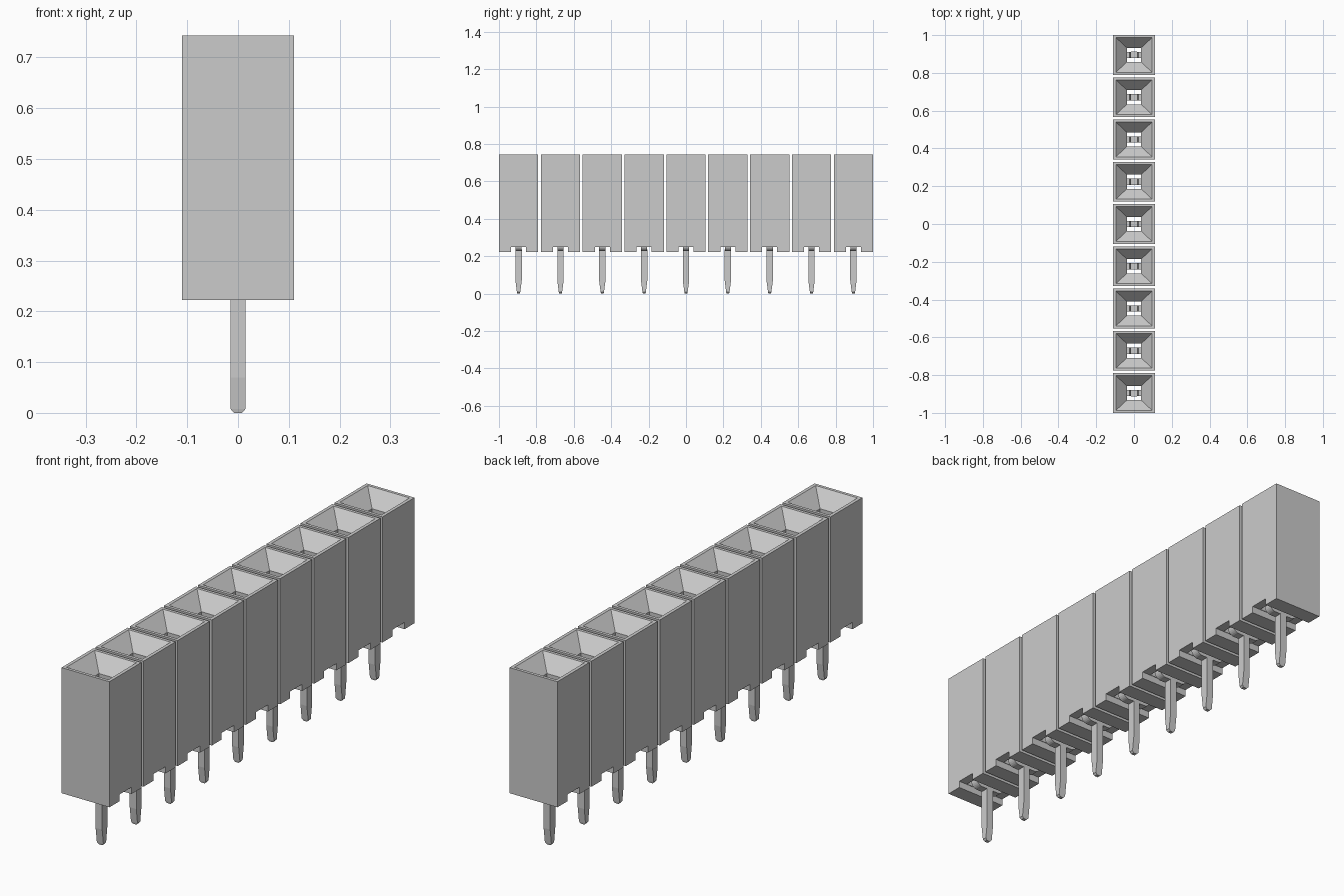
import bpy, bmesh, math
from mathutils import Vector

cube = bpy.data.objects.get("Cube")
if cube:
    bpy.data.objects.remove(cube, do_unlink=True)

COUNT = 9
WIDTH = 0.21                       # length of one block along the row
PITCH = (2 - WIDTH) / (COUNT - 1)
BOTTOM, TOP = 0.222, 0.743

grey = bpy.data.materials.new("light grey")
grey.use_nodes = True
grey.diffuse_color = (0.6, 0.6, 0.6, 1)
grey.node_tree.nodes["Principled BSDF"].inputs["Base Color"].default_value = (0.6, 0.6, 0.6, 1)


def finish(name, bm):
    bmesh.ops.recalc_face_normals(bm, faces=bm.faces)
    mesh = bpy.data.meshes.new(name)
    bm.to_mesh(mesh)
    bm.free()
    mesh.materials.append(grey)
    obj = bpy.data.objects.new(name, mesh)
    bpy.context.collection.objects.link(obj)
    obj.location.y = -1 + WIDTH / 2
    return obj


def loft(name, rings, closed=False):
    """Skin rectangular rings (half x, half y, z); closed joins last to first."""
    bm = bmesh.new()
    loops = [[bm.verts.new((sx * hx, sy * hy, z))
              for sx, sy in ((-1, -1), (1, -1), (1, 1), (-1, 1))]
             for hx, hy, z in rings]
    pairs = list(zip(loops, loops[1:]))
    if closed:
        pairs.append((loops[-1], loops[0]))
    else:
        bm.faces.new(loops[0])
        bm.faces.new(loops[-1])
    for a, b in pairs:
        for i in range(4):
            j = (i + 1) % 4
            bm.faces.new((a[i], a[j], b[j], b[i]))
    return finish(name, bm)


def strip(name, path, half_y, thick):
    """Bent sheet strip following a path in the xz plane."""
    bm = bmesh.new()
    pts = [Vector((x, 0, z)) for x, z in path]
    rows = []
    for i, p in enumerate(pts):
        t = (pts[min(i + 1, len(pts) - 1)] - pts[max(i - 1, 0)]).normalized()
        n = Vector((-t.z, 0, t.x)) * thick / 2
        rows.append([bm.verts.new(p + n * s + Vector((0, y * half_y, 0)))
                     for s, y in ((-1, -1), (1, -1), (1, 1), (-1, 1))])
    for a, b in zip(rows, rows[1:]):
        for i in range(4):
            j = (i + 1) % 4
            bm.faces.new((a[i], a[j], b[j], b[i]))
    bm.faces.new(rows[0])
    bm.faces.new(rows[-1])
    return finish(name, bm)


def repeat(obj):
    mod = obj.modifiers.new("row", 'ARRAY')
    mod.count = COUNT
    mod.use_relative_offset = False
    mod.use_constant_offset = True
    mod.constant_offset_displace = (0, PITCH, 0)


# Hollow blocks with a funnel mouth and a through shaft
half = WIDTH / 2
body = loft("socket_blocks", [
    (0.11, half, BOTTOM), (0.11, half, TOP), (0.096, 0.092, TOP),
    (0.038, 0.038, TOP - 0.06), (0.038, 0.038, TOP - 0.09),
    (0.072, 0.038, TOP - 0.09), (0.072, 0.038, BOTTOM)], closed=True)

# Notch across the underside of each block
notch = loft("notch_cutter", [(0.2, 0.04, BOTTOM - 0.05), (0.2, 0.04, 0.25)])
notch.hide_render = True
notch.hide_viewport = True
notch.display_type = 'WIRE'
cut = body.modifiers.new("notch", 'BOOLEAN')
cut.operation = 'DIFFERENCE'
cut.solver = 'EXACT'
cut.object = notch
repeat(body)

# Tapered solder pins
pin = loft("solder_pins", [
    (0.008, 0.007, 0), (0.015, 0.009, 0.008), (0.015, 0.017, 0.07),
    (0.015, 0.017, 0.235)])
repeat(pin)

# Spring contacts: a rounded U with arms pinched together at the top
radius, arm_x, base_z = 0.02, 0.06, 0.234
right = [(arm_x - radius + radius * math.sin(a), base_z + radius - radius * math.cos(a))
         for a in (math.radians(15 * k) for k in range(7))]
right += [(arm_x, 0.42), (0.024, 0.58), (0.03, 0.64)]
path = [(-x, z) for x, z in reversed(right)] + right
contact = strip("spring_contacts", path, 0.0165, 0.014)
repeat(contact)
